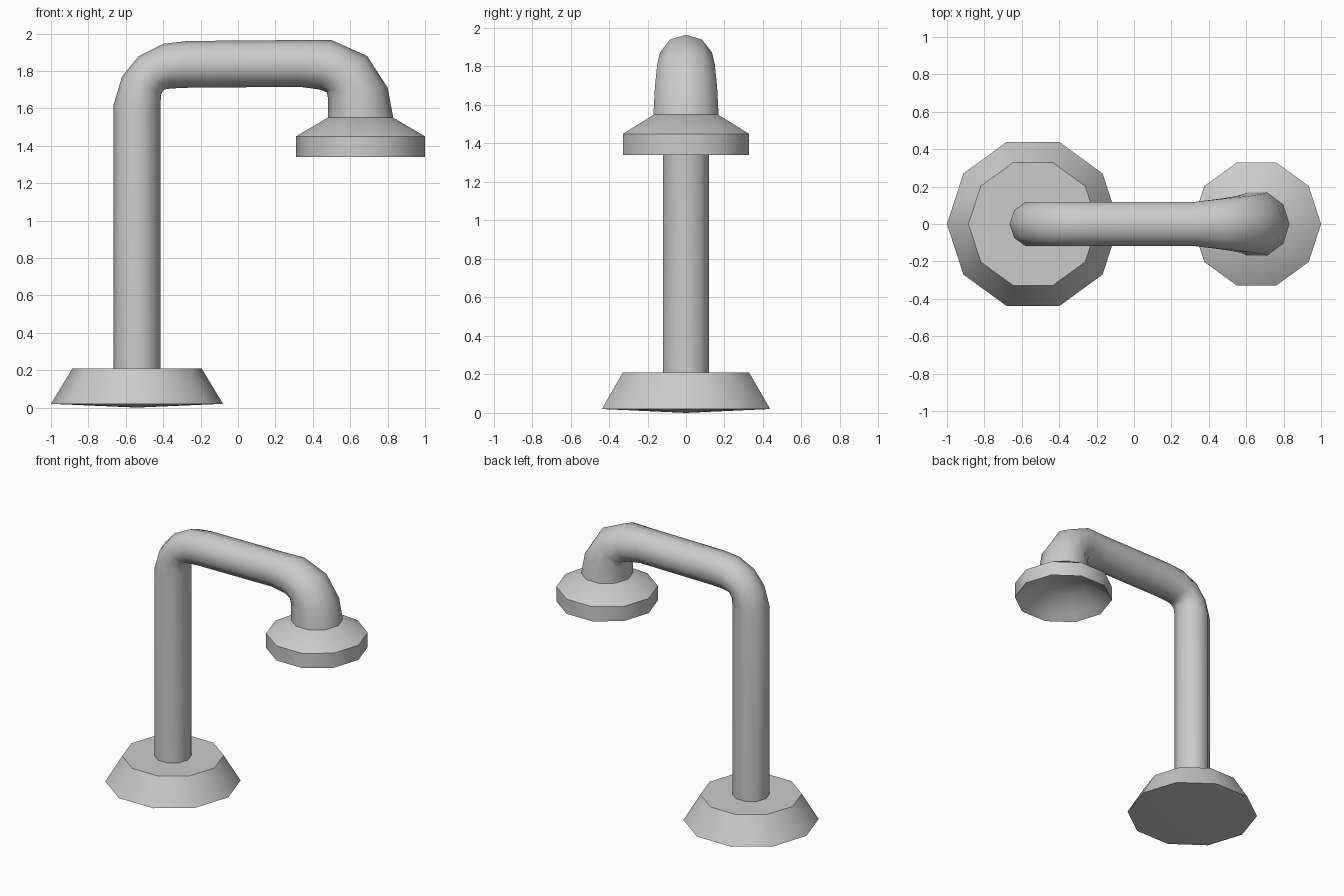
import bpy, bmesh
from math import sin, cos, radians, tau
from mathutils import Vector

if "Cube" in bpy.data.objects:
    bpy.data.objects.remove(bpy.data.objects["Cube"])

SIDES = 10


def loft(name, rings, cap_start=False, cap_end=False):
    """Skin ten-sided rings, each given as (outer point, inner point, y radius) in the xz plane."""
    bm = bmesh.new()
    loops = []
    for (ox, oz), (ix, iz), ry in rings:
        mid = Vector(((ox + ix) / 2, 0, (oz + iz) / 2))
        arm = Vector((ox, 0, oz)) - mid
        loops.append([bm.verts.new(mid + arm * cos(tau * k / SIDES)
                                   + Vector((0, ry * sin(tau * k / SIDES), 0)))
                      for k in range(SIDES)])
    for a, b in zip(loops, loops[1:]):
        for k in range(SIDES):
            n = (k + 1) % SIDES
            bm.faces.new((a[k], a[n], b[n], b[k]))
    if cap_start:
        bm.faces.new(loops[0])
    if cap_end:
        bm.faces.new(loops[-1])
    bmesh.ops.remove_doubles(bm, verts=bm.verts[:], dist=0.0001)
    bmesh.ops.recalc_face_normals(bm, faces=bm.faces[:])
    mesh = bpy.data.meshes.new(name)
    bm.to_mesh(mesh)
    bm.free()
    obj = bpy.data.objects.new(name, mesh)
    bpy.context.collection.objects.link(obj)
    bpy.ops.object.select_all(action='DESELECT')
    obj.select_set(True)
    bpy.context.view_layer.objects.active = obj
    bpy.ops.object.shade_smooth_by_angle(angle=radians(42))
    return obj


def turned(name, x, profile, **caps):
    """Upright turned part from a (radius, z) profile."""
    return loft(name, [((x - r, z), (x + r, z), r) for r, z in profile], **caps)


# Flared base with a very shallow cone underneath
turned("base", -0.54, [(0, 0), (0.46, 0.02), (0.345, 0.21)], cap_end=True)

# Bent pipe that widens towards the shower head
loft("pipe", [
    ((-0.665, 0.18), (-0.415, 0.18), 0.125),
    ((-0.665, 1.62), (-0.415, 1.62), 0.125),
    ((-0.62, 1.77), (-0.41, 1.68), 0.125),
    ((-0.53, 1.88), (-0.395, 1.70), 0.125),
    ((-0.40, 1.945), (-0.36, 1.706), 0.125),
    ((-0.27, 1.96), (-0.27, 1.71), 0.125),
    ((0.33, 1.965), (0.33, 1.715), 0.125),
    ((0.50, 1.965), (0.44, 1.70), 0.142),
    ((0.69, 1.88), (0.475, 1.685), 0.157),
    ((0.80, 1.71), (0.48, 1.66), 0.17),
    ((0.83, 1.55), (0.48, 1.55), 0.178),
], cap_start=True, cap_end=True)

# Head with a hollow underside
turned("head", 0.655, [(0, 1.55), (0.175, 1.55), (0.345, 1.45), (0.345, 1.34),
                       (0.29, 1.385), (0.175, 1.47), (0, 1.48)])
